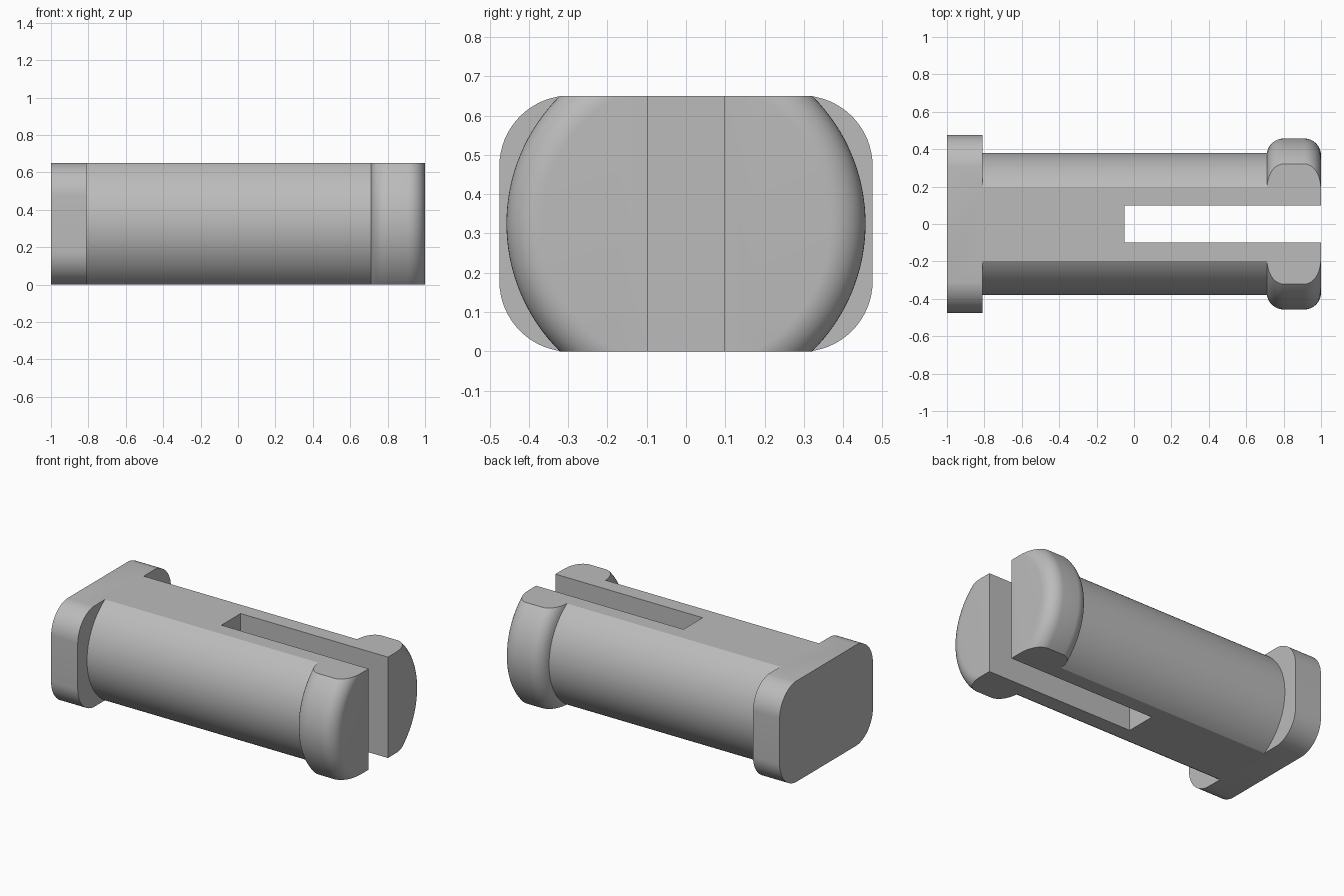
import bpy, bmesh, math

if "Cube" in bpy.data.objects:
    bpy.data.objects.remove(bpy.data.objects["Cube"])

MID = 0.325          # height of the pin axis
SEG = 128            # sides of the round sections

grey = bpy.data.materials.new("light grey")
grey.diffuse_color = (0.5, 0.5, 0.5, 1)
grey.use_nodes = True
grey.node_tree.nodes["Principled BSDF"].inputs["Base Color"].default_value = grey.diffuse_color


def loft(name, rings):
    """Closed solid from matching rings of points, capped at both ends."""
    bm = bmesh.new()
    loops = [[bm.verts.new(p) for p in ring] for ring in rings]
    n = len(loops[0])
    for a, b in zip(loops, loops[1:]):
        for i in range(n):
            j = (i + 1) % n
            bm.faces.new((a[i], a[j], b[j], b[i]))
    bm.faces.new(loops[0])
    bm.faces.new(loops[-1])
    bmesh.ops.recalc_face_normals(bm, faces=bm.faces)
    mesh = bpy.data.meshes.new(name)
    bm.to_mesh(mesh)
    bm.free()
    obj = bpy.data.objects.new(name, mesh)
    bpy.context.collection.objects.link(obj)
    mesh.materials.append(grey)
    return obj


def disc(x, r):
    return [(x, r * math.cos(2 * math.pi * i / SEG),
             MID + r * math.sin(2 * math.pi * i / SEG)) for i in range(SEG)]


def rounded_rect(x, hy, hz, r, steps=16):
    pts = []
    for k, (sy, sz) in enumerate([(1, 1), (-1, 1), (-1, -1), (1, -1)]):
        for s in range(steps + 1):
            a = math.pi / 2 * (k + s / steps)
            pts.append((x, sy * (hy - r) + r * math.cos(a),
                        MID + sz * (hz - r) + r * math.sin(a)))
    return pts


def block(name, x0, x1, hy, z0, z1):
    return loft(name, [[(x, -hy, z0), (x, hy, z0), (x, hy, z1), (x, -hy, z1)]
                       for x in (x0, x1)])


def combine(obj, other, operation):
    other.hide_render = True
    mod = obj.modifiers.new(operation, 'BOOLEAN')
    mod.operation = operation
    mod.solver = 'EXACT'
    mod.object = other
    bpy.context.view_layer.objects.active = obj
    bpy.ops.object.modifier_apply(modifier=mod.name)
    bpy.data.objects.remove(other)


# round shaft with a bulging, filleted tip
R, F, X0, X1 = 0.457, 0.09, 0.71, 1.0
profile = [(-0.9, 0.38), (X0, 0.38)]
for cx, start in ((X0 + F, 180), (X1 - F, 90)):
    for s in range(13):
        a = math.radians(start - 90 * s / 12)
        r = R - F + F * math.sin(a)
        if start == 90 or r > 0.381:
            profile.append((cx + F * math.cos(a), r))
pin = loft("split_pin", [disc(x, r) for x, r in profile])

# rounded end plate, slightly tall so it is trimmed flush with the shaft
combine(pin, loft("end_plate", [rounded_rect(x, 0.475, 0.326, 0.18)
                                for x in (-1.0, -0.81)]), 'UNION')

# slot that splits the tip, then flat top and bottom
combine(pin, block("slot_cutter", -0.05, 1.2, 0.098, -0.5, 1.2), 'DIFFERENCE')
combine(pin, block("flat_trimmer", -1.5, 1.5, 1.0, 0.0, 2 * MID), 'INTERSECT')

bpy.ops.object.select_all(action='DESELECT')
pin.select_set(True)
bpy.context.view_layer.objects.active = pin
bpy.ops.object.shade_smooth_by_angle(angle=math.radians(30))
